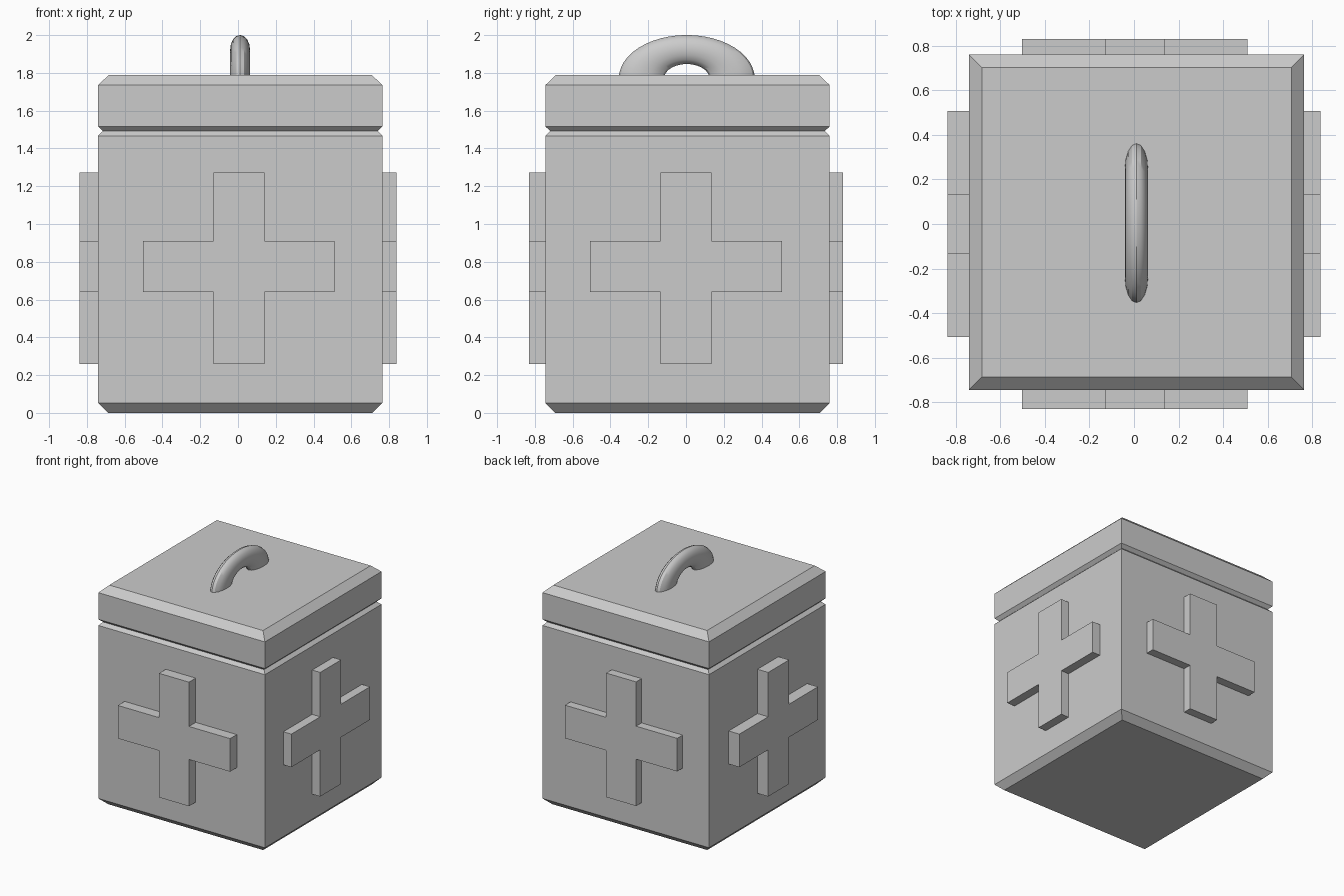
import bpy, bmesh, math
from mathutils import Matrix

if "Cube" in bpy.data.objects:
    bpy.data.objects.remove(bpy.data.objects["Cube"])

CX, CY = 0.012, 0.008  # box centre


def to_object(name, bm):
    bmesh.ops.recalc_face_normals(bm, faces=bm.faces)
    mesh = bpy.data.meshes.new(name)
    bm.to_mesh(mesh)
    bm.free()
    obj = bpy.data.objects.new(name, mesh)
    bpy.context.collection.objects.link(obj)
    return obj


def square_loft(name, profile):
    """Stack square rings given as (half width, height)."""
    bm = bmesh.new()
    rings = [[bm.verts.new((CX + sx * h, CY + sy * h, z))
              for sx, sy in ((-1, -1), (1, -1), (1, 1), (-1, 1))]
             for h, z in profile]
    for a, b in zip(rings, rings[1:]):
        for i in range(4):
            j = (i + 1) % 4
            bm.faces.new((a[i], a[j], b[j], b[i]))
    bm.faces.new(rings[0])
    bm.faces.new(rings[-1])
    return to_object(name, bm)


def cross(name, angle, offset, reach):
    """Raised plus shape, drawn on the front and turned about z."""
    a, b, zc = 0.135, 0.507, 0.0
    outline = [(-a, -b), (a, -b), (a, -a), (b, -a), (b, a), (a, a),
               (a, b), (-a, b), (-a, a), (-b, a), (-b, -a), (-a, -a)]
    bm = bmesh.new()
    face = bm.faces.new([bm.verts.new((x, -reach, z + 0.765)) for x, z in outline])
    # the upright bar sits very slightly above centre of the arms
    for v in bm.verts:
        if abs(v.co.z - 0.765) < 0.2:
            v.co.z += 0.01
    back = bmesh.ops.extrude_face_region(bm, geom=[face], use_keep_orig=True)["geom"]
    moved = [g for g in back if isinstance(g, bmesh.types.BMVert)]
    bmesh.ops.translate(bm, verts=moved, vec=(0, reach - 0.72, 0))
    bm.transform(Matrix.Translation(offset) @ Matrix.Rotation(angle, 4, 'Z'))
    return to_object(name, bm)


# Box body and lid, meeting in a V groove
square_loft("box_body", [(0.70, 0), (0.753, 0.053), (0.753, 1.467), (0.727, 1.492)])
square_loft("box_lid", [(0.727, 1.492), (0.753, 1.517), (0.753, 1.735), (0.695, 1.79)])

# Raised crosses on the four sides
for name, angle, offset, reach in (
        ("front_cross", 0, (0.004, 0, 0), 0.832),
        ("right_cross", math.pi / 2, (0, 0, 0), 0.838),
        ("back_cross", math.pi, (0.004, 0, 0), 0.832),
        ("left_cross", -math.pi / 2, (0, 0, 0), 0.838)):
    cross(name, angle, offset, reach)

# Flattened ring handle half sunk in the lid
bpy.ops.mesh.primitive_torus_add(major_radius=0.24, minor_radius=0.12,
                                 major_segments=48, minor_segments=16)
handle = bpy.context.object
handle.name = "lid_handle"
handle.data.transform(Matrix.Translation((0.011, 0.004, 1.77))
                      @ Matrix.Diagonal((0.0525 / 0.12, 1, 0.64, 1))
                      @ Matrix.Rotation(math.pi / 2, 4, 'Y'))
bpy.ops.object.shade_smooth_by_angle()
